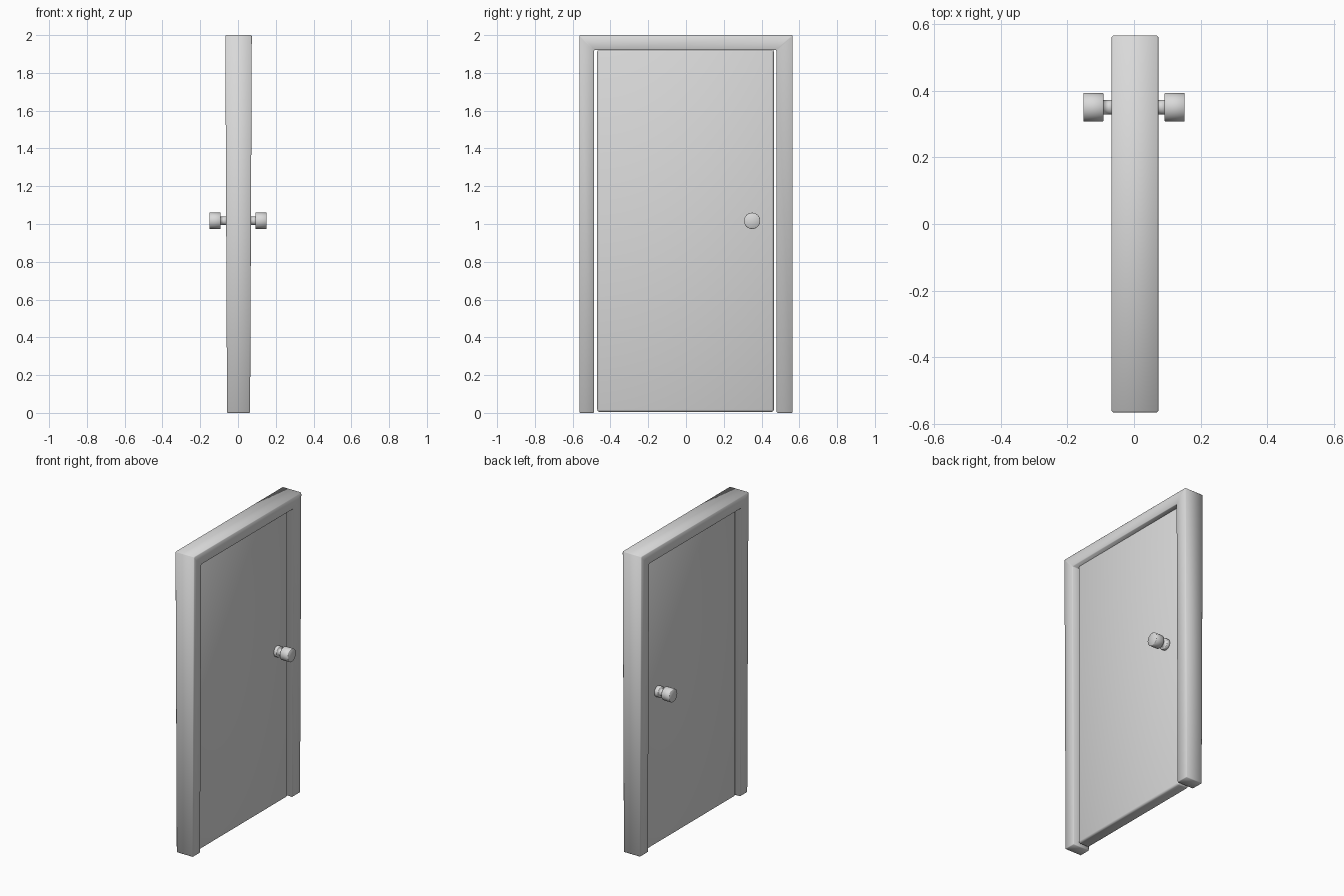
import bpy, bmesh, math
from mathutils import Matrix

cube = bpy.data.objects.get("Cube")
if cube:
    bpy.data.objects.remove(cube, do_unlink=True)

grey = bpy.data.materials.new("light grey")
grey.use_nodes = True
grey.diffuse_color = (0.7, 0.7, 0.7, 1)
grey.node_tree.nodes["Principled BSDF"].inputs["Base Color"].default_value = (0.7, 0.7, 0.7, 1)


def add_object(name, bm):
    bmesh.ops.recalc_face_normals(bm, faces=bm.faces)
    for face in bm.faces:
        face.smooth = True
    mesh = bpy.data.meshes.new(name)
    bm.to_mesh(mesh)
    bm.free()
    mesh.materials.append(grey)
    obj = bpy.data.objects.new(name, mesh)
    bpy.context.collection.objects.link(obj)
    return obj


# Frame: two jambs and a mitred head, a little shallower towards the floor
outer = [(-0.565, 0), (-0.565, 2), (0.565, 2), (0.565, 0)]
inner = [(-0.487, 0), (-0.487, 1.92), (0.48, 1.92), (0.48, 0)]
bm = bmesh.new()


def frame_vert(side, y, z):
    depth = 0.061 + 0.0045 * z
    return bm.verts.new((0.003 + side * depth, y, z))


rings = []
for i in range(4):
    rings.append([frame_vert(1, *outer[i]), frame_vert(-1, *outer[i]),
                  frame_vert(-1, *inner[i]), frame_vert(1, *inner[i])])
for a, b in zip(rings, rings[1:]):
    for k in range(4):
        bm.faces.new((a[k], a[(k + 1) % 4], b[(k + 1) % 4], b[k]))
bm.faces.new(rings[0])
bm.faces.new(rings[-1])
bmesh.ops.bevel(bm, geom=bm.edges[:], offset=0.004, segments=1, affect='EDGES')
add_object("door_frame", bm)

# Door leaf with softened edges
bm = bmesh.new()
bmesh.ops.create_cube(bm, size=1)
for v in bm.verts:
    v.co = (v.co.x * 0.08 + 0.003, v.co.y * 0.935 - 0.0025, 0.965 + v.co.z * 1.92)
bmesh.ops.bevel(bm, geom=bm.edges[:], offset=0.012, segments=2, profile=0.5, affect='EDGES')
add_object("door_leaf", bm)

# Knobs: rose, neck and grip turned as one profile (distance from door centre, radius)
profile = [(0.03, 0.0), (0.03, 0.036), (0.062, 0.036), (0.064, 0.034), (0.064, 0.022),
           (0.092, 0.022), (0.092, 0.041), (0.094, 0.043), (0.150, 0.043),
           (0.152, 0.041), (0.152, 0.0)]
for name, side in (("left_knob", 1), ("right_knob", -1)):
    bm = bmesh.new()
    verts = [bm.verts.new((side * x, r, 0)) for x, r in profile]
    edges = [bm.edges.new(pair) for pair in zip(verts, verts[1:])]
    bmesh.ops.spin(bm, geom=verts + edges, cent=(0, 0, 0), axis=(1, 0, 0),
                   angle=math.tau, steps=32, use_merge=True)
    bmesh.ops.remove_doubles(bm, verts=bm.verts[:], dist=0.0001)
    bmesh.ops.transform(bm, matrix=Matrix.Translation((0, 0.35, 1.017)), verts=bm.verts[:])
    add_object(name, bm)
